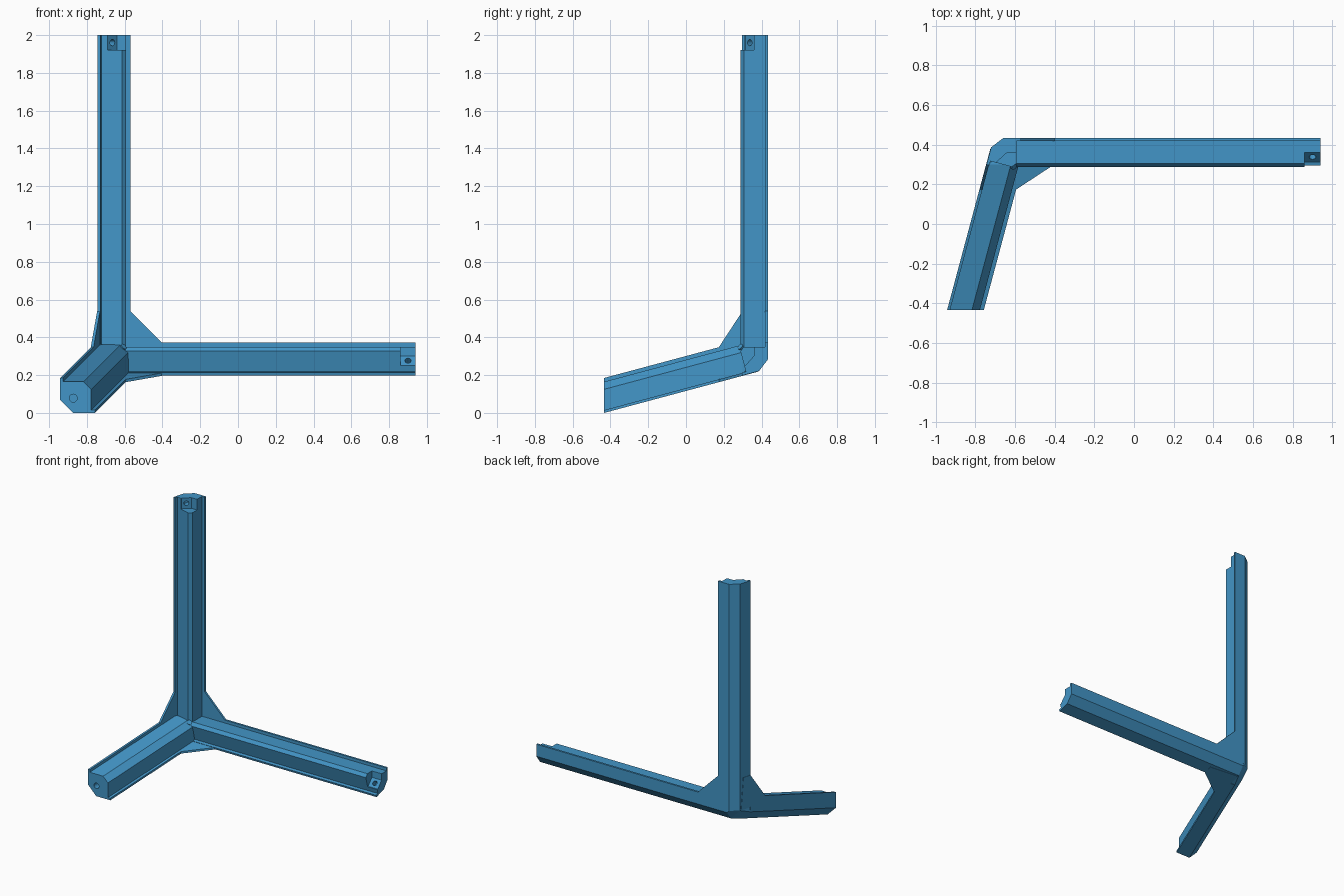
import bpy, bmesh, math
from mathutils import Vector, Matrix

if "Cube" in bpy.data.objects:
    bpy.data.objects.remove(bpy.data.objects["Cube"])

blue = bpy.data.materials.new("blue plastic")
blue.diffuse_color = (0.055, 0.30, 0.57, 1)
blue.use_nodes = True
blue.node_tree.nodes["Principled BSDF"].inputs["Base Color"].default_value = blue.diffuse_color

SWAP = 0.942           # the upright and side arms mirror each other: x <-> z - SWAP
SLOPE = math.tan(math.radians(15))
FRONT = -0.433


def swap(p):
    return Vector((p[2] - SWAP, p[1], p[0] + SWAP))


def make(name, bm):
    bmesh.ops.recalc_face_normals(bm, faces=bm.faces)
    me = bpy.data.meshes.new(name)
    bm.to_mesh(me)
    bm.free()
    me.materials.append(blue)
    ob = bpy.data.objects.new(name, me)
    bpy.context.collection.objects.link(ob)
    return ob


def loft(name, a, b):
    """Closed prism between two matching rings of points."""
    bm = bmesh.new()
    va = [bm.verts.new(p) for p in a]
    vb = [bm.verts.new(p) for p in b]
    n = len(a)
    bm.faces.new(va[::-1])
    bm.faces.new(vb)
    for i in range(n):
        j = (i + 1) % n
        bm.faces.new((va[i], va[j], vb[j], vb[i]))
    return make(name, bm)


def hull(name, pts):
    bm = bmesh.new()
    for p in pts:
        bm.verts.new(p)
    res = bmesh.ops.convex_hull(bm, input=bm.verts)
    bmesh.ops.delete(bm, geom=list({v for v in res["geom_interior"]}), context='VERTS')
    bmesh.ops.dissolve_limit(bm, angle_limit=0.01, verts=bm.verts, edges=bm.edges)
    return make(name, bm)


def rod(name, center, axis, radius, depth):
    bm = bmesh.new()
    rot = Vector(axis).to_track_quat('Z', 'Y').to_matrix().to_4x4()
    bmesh.ops.create_cone(bm, cap_ends=True, segments=16, radius1=radius, radius2=radius,
                          depth=depth, matrix=Matrix.Translation(center) @ rot)
    return make(name, bm)


def cut(ob, cutter):
    cutter.hide_render = True
    mod = ob.modifiers.new("cut", 'BOOLEAN')
    mod.operation = 'DIFFERENCE'
    mod.solver = 'EXACT'
    mod.object = cutter
    bpy.context.view_layer.objects.active = ob
    bpy.ops.object.modifier_apply(modifier=mod.name)
    bpy.data.objects.remove(cutter)


# Upright arm profile: half of it, then reflected across the corner bisector
corner = Vector((-0.708, 0.433))
across = Vector((math.cos(math.radians(37.5)), math.sin(math.radians(37.5))))
half = [Vector(p) for p in ((-0.66, 0.433), (-0.57, 0.433), (-0.57, 0.418),
                            (-0.592, 0.418), (-0.592, 0.306))]
other = [p - 2 * (p - corner).dot(across) * across for p in half]
profile = half + other[::-1]


def upright(z):
    return [Vector((p.x, p.y, z)) for p in profile]


# Front arm profile, symmetric about its diagonal and sheared along y
fh = [(0.068, 0), (0.185, 0), (0.185, 0.015), (0.165, 0.015), (0.165, 0.125)]
fprofile = fh + [(w, u) for u, w in fh[::-1]]


def front(y):
    s = SLOPE * (y - FRONT)
    return [Vector((u - SWAP + s, y, w + s)) for u, w in fprofile]


# Upright arm and side arm, each with an end notch and a screw hole
def long_arm(name, end, place):
    ring = lambda z: [place(p) for p in upright(z)]
    arm = loft(name, ring(0.30), ring(end))
    notch = [(-0.69, 0.2), (-0.69, 0.315), (-0.64, 0.36), (-0.5, 0.36), (-0.5, 0.2)]
    cut(arm, loft("notch_cutter",
                  [place(Vector((x, y, end - 0.08))) for x, y in notch],
                  [place(Vector((x, y, end + 0.05))) for x, y in notch]))
    axis = Vector((0.67, -0.74, 0))
    a = Vector((-0.665, 0.3375, end - 0.04))
    direction = place(a + axis) - place(a)
    cut(arm, rod("hole_cutter", place(a), direction, 0.017, 0.08))
    return arm


long_arm("upright_arm", 2.0, lambda p: Vector(p))
long_arm("side_arm", 0.94 + SWAP, swap)

# Front arm with a hole in its end face
front_arm = loft("front_arm", front(0.30), front(FRONT))
cut(front_arm, rod("hole_cutter", Vector((-0.872, FRONT, 0.078)), (0, 1, 0), 0.021, 0.1))

# Faceted corner block joining the arms
keep = (0, 3, 4, 5, 6, 9)
up, fr = upright(0.30), front(0.30)
hull("corner_block", [up[i] for i in keep] + [swap(up[i]) for i in keep] + [fr[i] for i in keep])

# Gusset between the upright and side arms
tri = [(-0.57, 0.54), (-0.402, 0.372), (-0.402, 0.33), (-0.64, 0.30), (-0.61, 0.54)]
loft("back_gusset", [(x, 0.418, z) for x, z in tri], [(x, 0.433, z) for x, z in tri])

# Gussets joining the front arm to the other two
tri = [(0.30, 0.54), (0.172, 0.345), (0.172, 0.30), (0.38, 0.30), (0.36, 0.54)]
outer = [Vector((-SWAP + SLOPE * (y - FRONT), y, z)) for y, z in tri]
inner = [p + Vector((0.015, 0, 0)) for p in outer]
loft("left_gusset", outer, inner)
loft("bottom_gusset", [swap(p) for p in outer], [swap(p) for p in inner])

# Small round plug at the inner corner
rod("corner_plug", Vector((-0.615, 0.298, 0.34)), (1, -1, 1), 0.016, 0.04)
